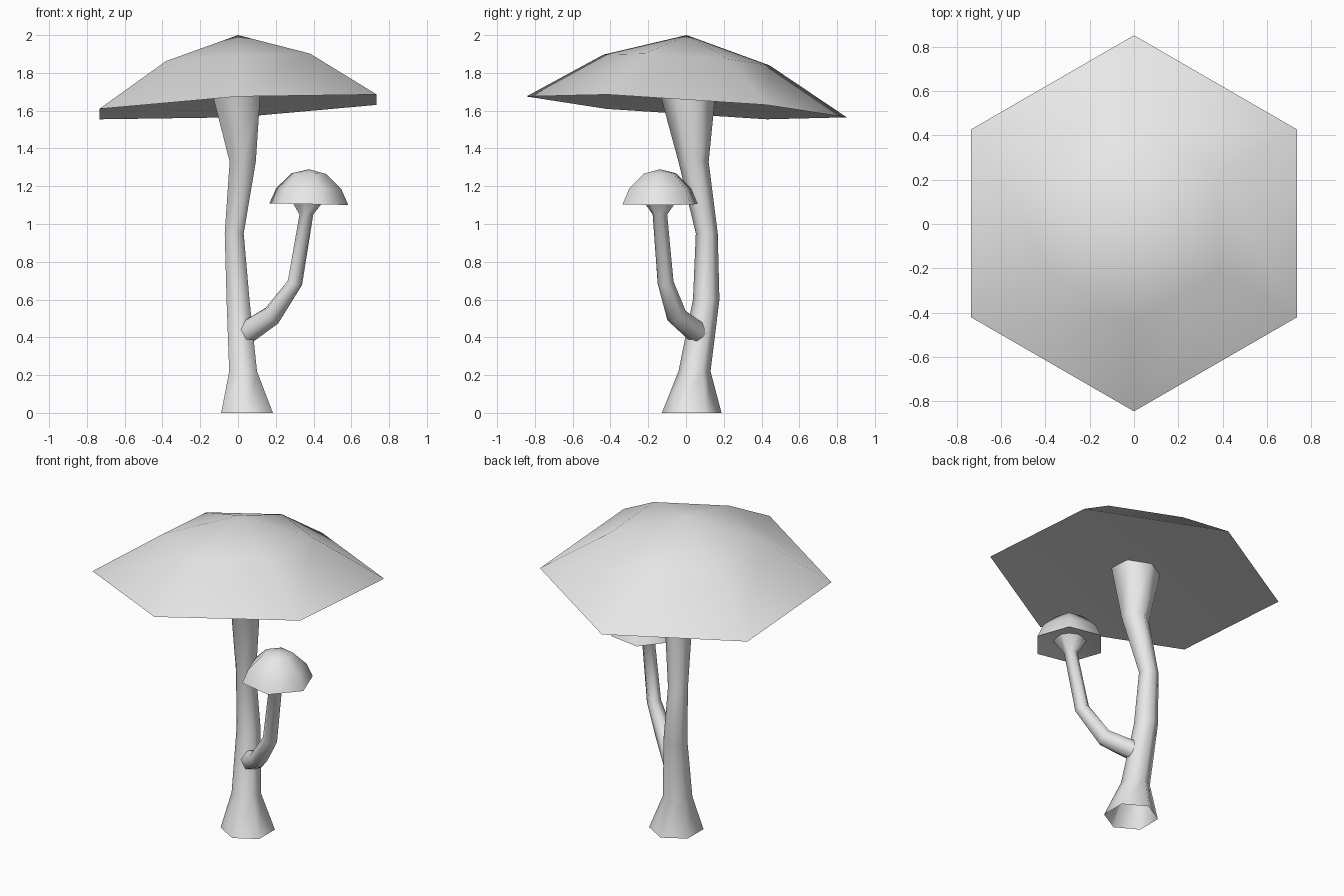
import bpy
import bmesh
from math import cos, sin, radians, tau
from mathutils import Vector

cube = bpy.data.objects.get("Cube")
if cube:
    bpy.data.objects.remove(cube, do_unlink=True)

SIDES = 6

pale = bpy.data.materials.new("pale_grey")
pale.use_nodes = True
pale.diffuse_color = (0.8, 0.8, 0.8, 1)
pale.node_tree.nodes["Principled BSDF"].inputs["Base Color"].default_value = (0.8, 0.8, 0.8, 1)


def ring(center, radius, u, v, turn):
    """Six points around a centre, or the centre alone when the radius is zero."""
    center = Vector(center)
    if radius == 0:
        return [center]
    angles = [radians(turn) + tau * i / SIDES for i in range(SIDES)]
    return [center + radius * (u * cos(a) + v * sin(a)) for a in angles]


def loft(name, rings):
    """Skin a list of rings, running from the bottom to the top."""
    bm = bmesh.new()
    loops = [[bm.verts.new(p) for p in r] for r in rings]
    for low, high in zip(loops, loops[1:]):
        for i in range(SIDES):
            j = (i + 1) % SIDES
            if len(low) == 1:
                bm.faces.new((low[0], high[j], high[i]))
            elif len(high) == 1:
                bm.faces.new((low[i], low[j], high[0]))
            else:
                bm.faces.new((low[i], low[j], high[j], high[i]))
    mesh = bpy.data.meshes.new(name)
    bm.to_mesh(mesh)
    bm.free()
    mesh.materials.append(pale)
    obj = bpy.data.objects.new(name, mesh)
    bpy.context.collection.objects.link(obj)
    bpy.ops.object.select_all(action="DESELECT")
    obj.select_set(True)
    bpy.context.view_layer.objects.active = obj
    bpy.ops.object.shade_smooth_by_angle(angle=radians(75))
    return obj


def cap(name, x, y, profile, turn, slope_x=0.0, slope_y=0.0):
    """Tilted six-sided cap from (radius, height) pairs, underside centre first."""
    u, v = Vector((1, 0, slope_x)), Vector((0, 1, slope_y))
    loft(name, [ring((x, y, z), r, u, v, turn) for r, z in profile])


# Large stem: level rings along a gently bent path (x, y, z, radius)
X, Y = Vector((1, 0, 0)), Vector((0, 1, 0))
large_path = [
    (0.048, 0.03, 0, 0.158),
    (0.027, 0.045, 0.22, 0.085),
    (0.0, 0.107, 0.6, 0.07),
    (-0.02, 0.11, 0.95, 0.058),
    (0.025, 0.04, 1.33, 0.08),
    (-0.008, 0.01, 1.68, 0.145),
]
loft("large_stem", [ring(p[:3], p[3], X, Y, 90) for p in large_path])

# Large cap with a shallow hollow underneath
cap("large_cap", 0, 0.003,
    [(0, 1.68), (0.848, 1.62), (0.44, 1.868), (0, 2.0)], 90, 0.052, -0.065)

# Small side stem: rings square to the path
small_path = [
    (0.045, 0.06, 0.425, 0.06),
    (0.18, -0.05, 0.515, 0.055),
    (0.302, -0.108, 0.69, 0.043),
    (0.362, -0.138, 1.05, 0.039),
    (0.372, -0.138, 1.15, 0.11),
]
centers = [Vector(p[:3]) for p in small_path]
rings = []
for i, p in enumerate(small_path):
    before = centers[max(i - 1, 0)]
    after = centers[min(i + 1, len(centers) - 1)]
    into = (centers[i] - before).normalized()
    out = (after - centers[i]).normalized()
    along = (into + out).normalized()
    if i >= len(centers) - 2:
        along = Vector((0, 0, 1))
    v = along.cross(X).normalized()
    u = v.cross(along)
    rings.append(ring(centers[i], p[3], u, v, 20))
loft("small_stem", rings)

# Small domed cap
cap("small_cap", 0.375, -0.137,
    [(0, 1.155), (0.212, 1.105), (0.175, 1.187), (0.092, 1.267), (0, 1.29)], -10, -0.02)
